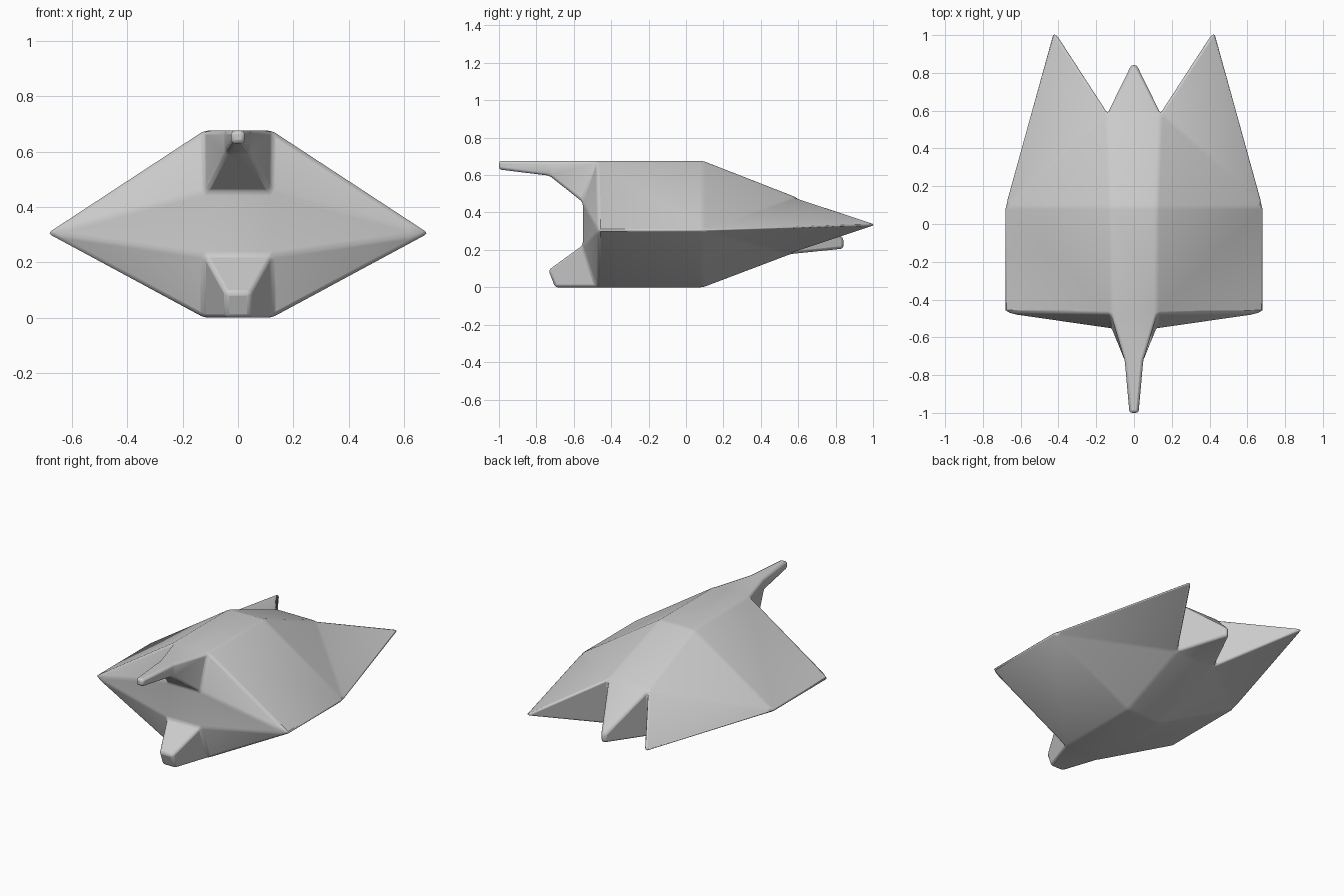
import bpy, bmesh

if "Cube" in bpy.data.objects:
    bpy.data.objects.remove(bpy.data.objects["Cube"])

grey = bpy.data.materials.new("hull_grey")
grey.diffuse_color = (0.6, 0.6, 0.6, 1)
grey.use_nodes = True
grey.node_tree.nodes["Principled BSDF"].inputs["Base Color"].default_value = grey.diffuse_color

# Key corners of the right half of the hull
P = {
    "mid_top": (.122, .09, .676), "notch_top": (.14, .587, .482),
    "tail_top": (.014, .842, .262), "tail_low": (.014, .842, .207),
    "notch_low": (.14, .56, .178), "mid_low": (.122, .09, 0),
    "nose_low": (.122, -.475, 0), "fang_low": (.046, -.70, 0),
    "fang_top": (.046, -.735, .092), "face_low": (.12, -.552, .225),
    "face_top": (.12, -.552, .455), "kink_low": (.045, -.73, .597),
    "horn_low": (.024, -1, .63), "horn_top": (.024, -1, .676),
    "kink_top": (.05, -.72, .676), "nose_top": (.122, -.475, .676),
    "wing_front": (.688, -.47, .305), "wing_mid": (.688, .09, .305),
    "wing_tip": (.428, 1.03, .335),
}
# Central band: closed profile spanning left to right
band = list(P)[:16]
# Faces of one side, mirrored to the other
sides = [
    "nose_top mid_top wing_mid wing_front", "mid_top notch_top wing_mid",
    "notch_top wing_tip wing_mid", "nose_low wing_front wing_mid mid_low",
    "mid_low wing_mid notch_low", "notch_low wing_mid wing_tip",
    "notch_top notch_low wing_tip", "notch_top tail_top tail_low notch_low",
    "face_top nose_top wing_front", "face_low face_top wing_front",
    "nose_low face_low wing_front", "nose_top face_top kink_low kink_top",
    "kink_top kink_low horn_low horn_top", "nose_low fang_low fang_top face_low",
]

bm = bmesh.new()
R = {k: bm.verts.new(c) for k, c in P.items()}
L = {k: bm.verts.new((-c[0], c[1], c[2])) for k, c in P.items()}
for a, b in zip(band, band[1:] + band[:1]):
    bm.faces.new((R[a], R[b], L[b], L[a]))
for s in sides:
    for V in (R, L):
        bm.faces.new([V[n] for n in s.split()])
bmesh.ops.recalc_face_normals(bm, faces=bm.faces)
me = bpy.data.meshes.new("hull")
bm.to_mesh(me)
bm.free()
me.materials.append(grey)
hull = bpy.data.objects.new("hull", me)
bpy.context.collection.objects.link(hull)

# Small rounded edges
bev = hull.modifiers.new("soft_edges", 'BEVEL')
bev.width = .014
bev.segments = 2
bev.limit_method = 'ANGLE'
bev.angle_limit = .15
bev.use_clamp_overlap = True
bpy.context.view_layer.objects.active = hull
hull.select_set(True)
bpy.ops.object.shade_smooth_by_angle(angle=.6)
